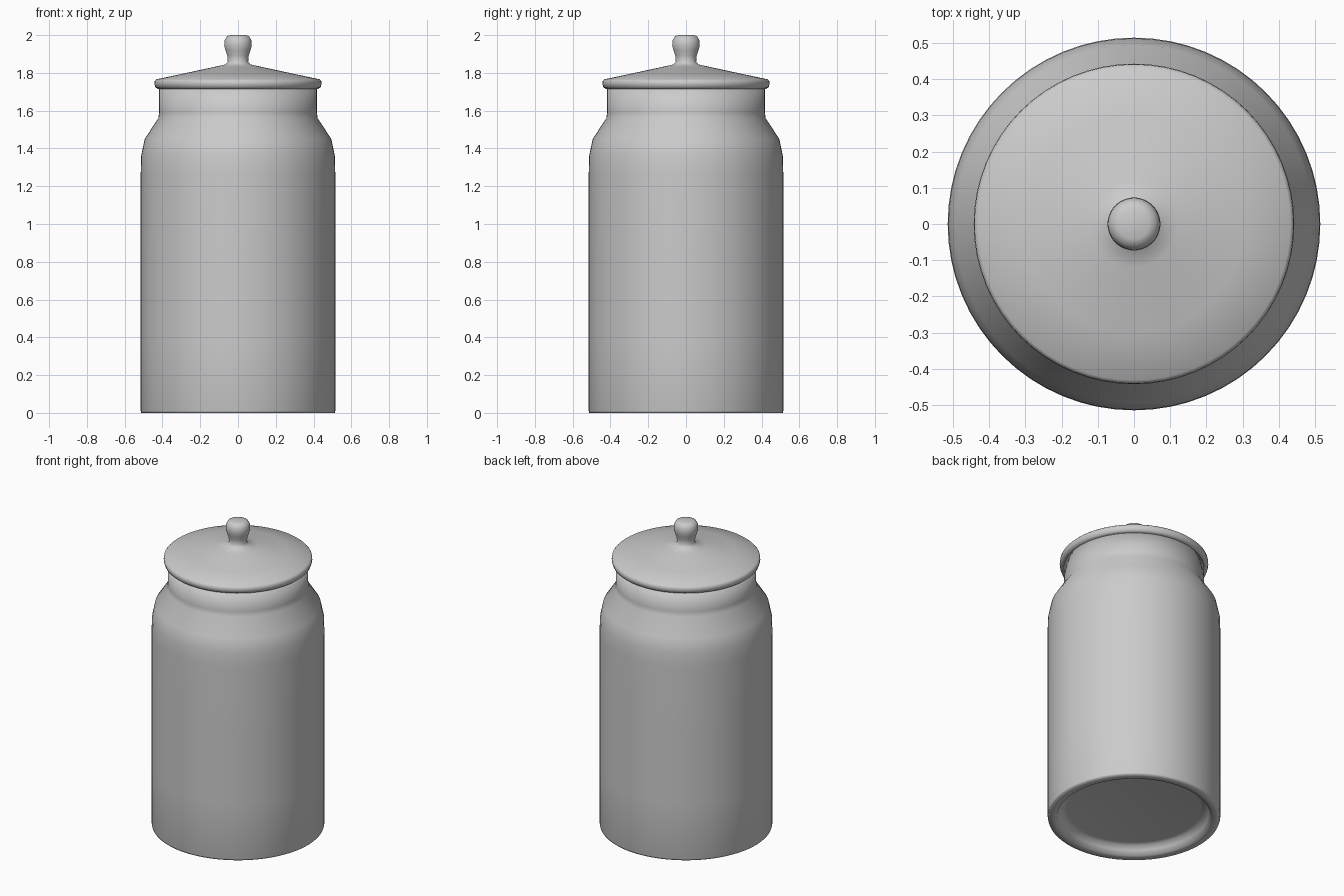
import bpy, bmesh, math

SEGMENTS = 64


def lathe(name, profile):
    """Revolve a closed (radius, z) profile around the z axis."""
    bm = bmesh.new()
    verts = [bm.verts.new((r, 0, z)) for r, z in profile]
    edges = [bm.edges.new(pair) for pair in zip(verts, verts[1:])]
    bmesh.ops.spin(bm, geom=verts + edges, cent=(0, 0, 0), axis=(0, 0, 1),
                   angle=math.tau, steps=SEGMENTS, use_duplicate=False)
    bmesh.ops.remove_doubles(bm, verts=bm.verts, dist=0.0002)
    bmesh.ops.recalc_face_normals(bm, faces=bm.faces)
    mesh = bpy.data.meshes.new(name)
    bm.to_mesh(mesh)
    bm.free()
    mesh.shade_smooth()
    obj = bpy.data.objects.new(name, mesh)
    bpy.context.collection.objects.link(obj)
    return obj


# Hollow jar: recessed foot, straight wall, rounded shoulder, neck, inner wall
lathe("jar_body", [
    (0, 0.06), (0.40, 0.06), (0.425, 0.055), (0.445, 0.03), (0.46, 0.0),
    (0.512, 0.0), (0.515, 0.01), (0.515, 0.38), (0.515, 0.85), (0.515, 1.27),
    (0.513, 1.36), (0.494, 1.45), (0.422, 1.56), (0.418, 1.59), (0.418, 1.72),
    (0.375, 1.72), (0.375, 1.57), (0.45, 1.44), (0.47, 1.35), (0.47, 0.16),
    (0.42, 0.11), (0, 0.11)])

# Lid with rounded rim, shallow cone and knob in one turned piece
lathe("lid", [
    (0, 1.70), (0.365, 1.70), (0.37, 1.716), (0.425, 1.716), (0.437, 1.723),
    (0.443, 1.742), (0.441, 1.758), (0.432, 1.766), (0.30, 1.794),
    (0.12, 1.833), (0.065, 1.845), (0.054, 1.86), (0.056, 1.89),
    (0.066, 1.918), (0.073, 1.945), (0.071, 1.972), (0.06, 1.992),
    (0.042, 2.0), (0, 2.0)])
